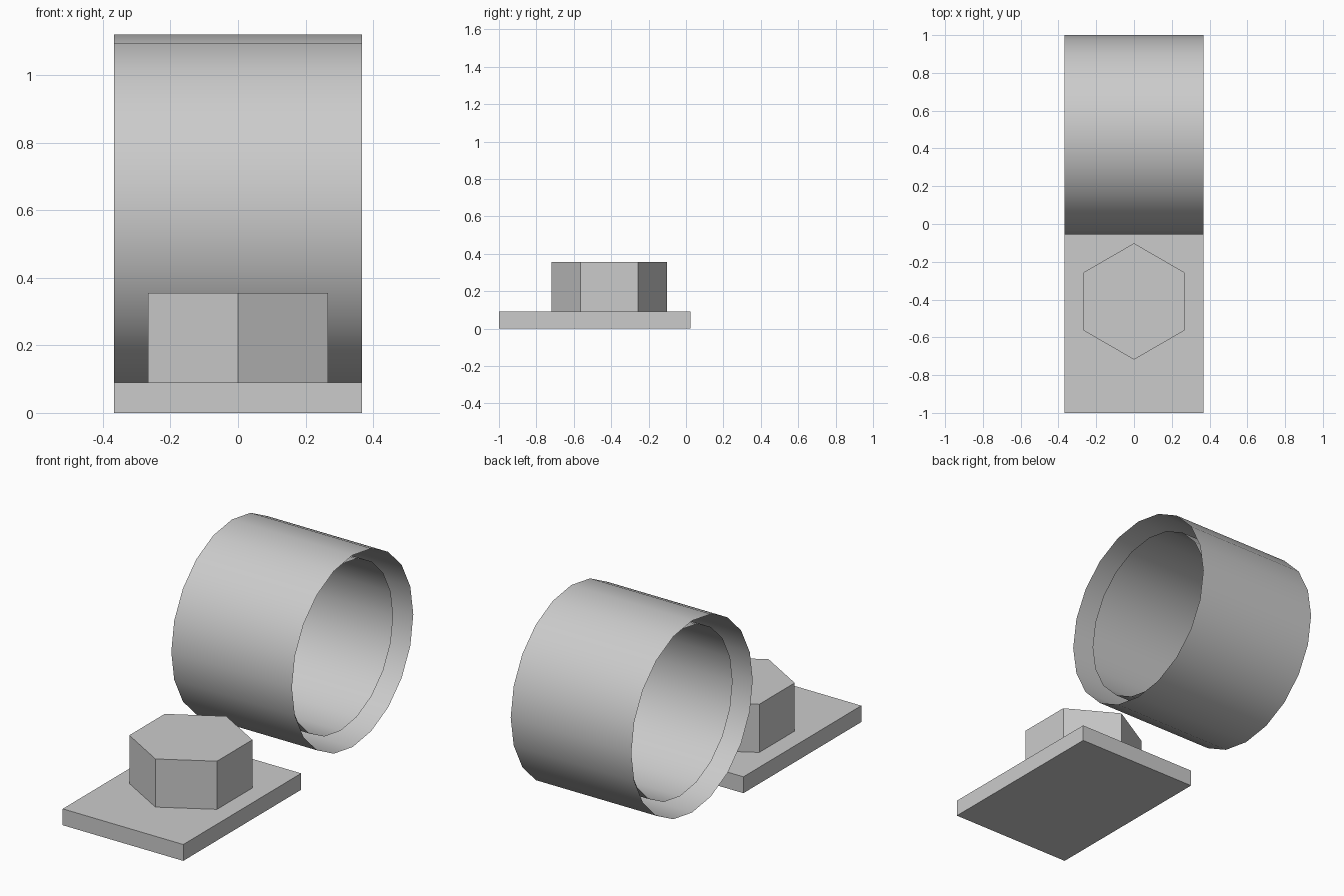
import bpy
from math import pi, radians

cube = bpy.data.objects.get("Cube")
if cube:
    bpy.data.objects.remove(cube, do_unlink=True)

grey = bpy.data.materials.new("plain_grey")
grey.use_nodes = True
colour = (0.6, 0.6, 0.6, 1)
grey.diffuse_color = colour
grey.node_tree.nodes["Principled BSDF"].inputs["Base Color"].default_value = colour


def finish(name):
    """Name the active object, apply its transform and colour it."""
    ob = bpy.context.object
    ob.name = ob.data.name = name
    bpy.ops.object.transform_apply(location=False, rotation=True, scale=True)
    ob.data.materials.append(grey)
    return ob


def open_tube(name, radius, length):
    """Thin open-ended tube lying along x."""
    bpy.ops.mesh.primitive_cylinder_add(
        vertices=20, radius=radius, depth=length, end_fill_type='NOTHING',
        location=(0, 0.472, 0.592), rotation=(0, pi / 2, 0))
    finish(name)
    bpy.ops.object.shade_smooth_by_angle(angle=radians(30))


WIDTH = 0.734

# Flat base plate
bpy.ops.mesh.primitive_cube_add(size=1, location=(0, -0.4875, 0.045))
bpy.context.object.scale = (WIDTH, 1.025, 0.09)
finish("base_plate")

# Hexagonal block on the plate, points facing front and back
bpy.ops.mesh.primitive_cylinder_add(
    vertices=6, radius=0.308, depth=0.265, location=(0, -0.41, 0.2225))
finish("hex_block")

# Nested open tubes, the inner one shorter at both ends
open_tube("outer_tube", 0.528, WIDTH)
open_tube("inner_tube", 0.458, WIDTH * 0.8)
